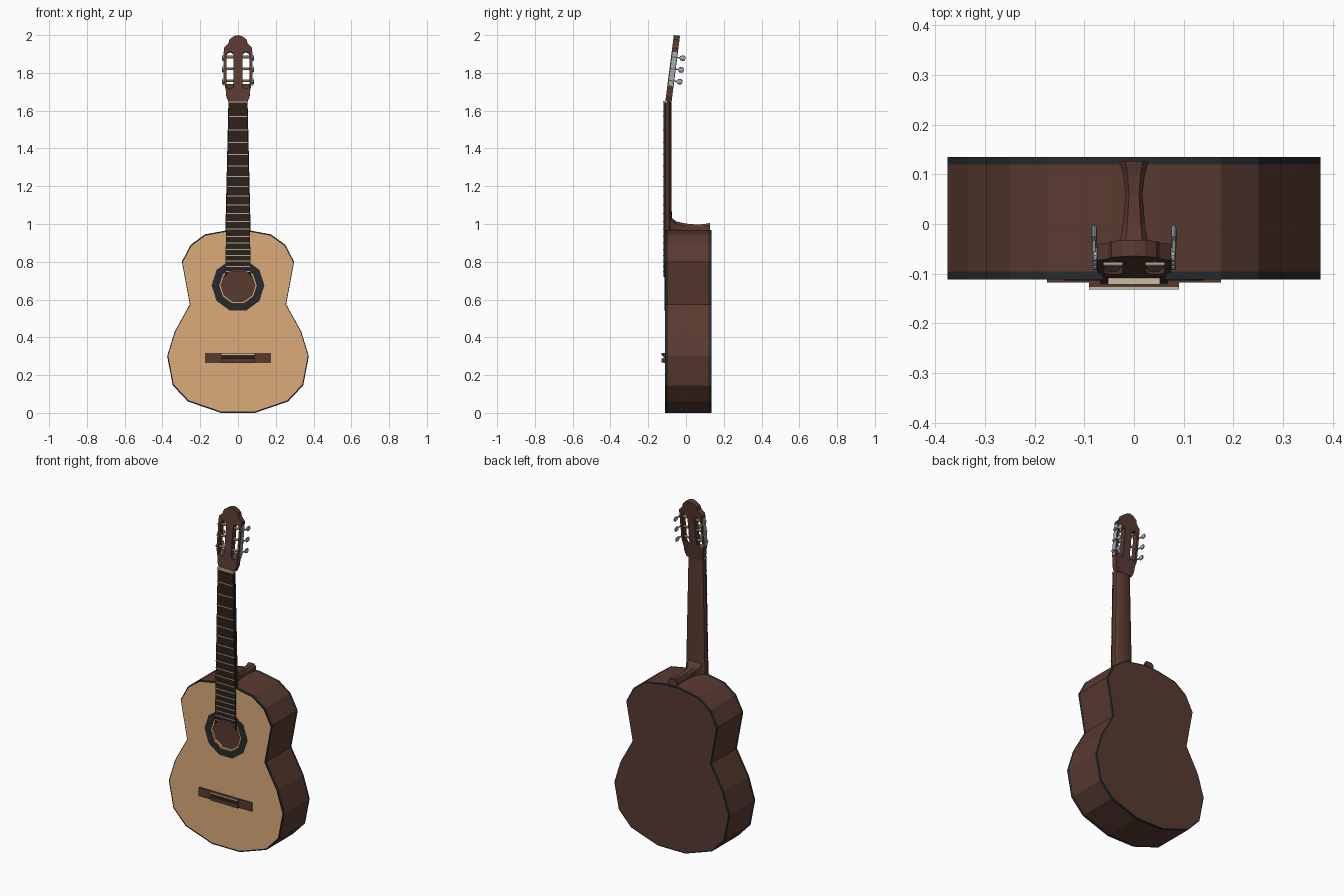
import bpy, bmesh, math
from mathutils import Matrix, Vector
from mathutils.geometry import tessellate_polygon

if "Cube" in bpy.data.objects:
    bpy.data.objects.remove(bpy.data.objects["Cube"])


def material(name, rgb):
    m = bpy.data.materials.new(name)
    m.diffuse_color = (*rgb, 1)
    m.use_nodes = True
    m.node_tree.nodes["Principled BSDF"].inputs["Base Color"].default_value = m.diffuse_color
    return m


BROWN = material("brown_wood", (0.10, 0.043, 0.03))
SPRUCE = material("pale_wood", (0.72, 0.41, 0.195))
EBONY = material("dark_wood", (0.026, 0.015, 0.008))
BLACK = material("black_trim", (0.02, 0.024, 0.026))
METAL = material("metal", (0.38, 0.42, 0.44))
IVORY = material("ivory", (0.60, 0.52, 0.36))
I = Matrix.Identity(4)


def make(name, verts, faces, mat, mx=I):
    me = bpy.data.meshes.new(name)
    me.from_pydata([mx @ Vector(v) for v in verts], [], faces)
    bm = bmesh.new()
    bm.from_mesh(me)
    bmesh.ops.recalc_face_normals(bm, faces=bm.faces)
    bm.to_mesh(me)
    bm.free()
    me.materials.append(mat)
    ob = bpy.data.objects.new(name, me)
    bpy.context.collection.objects.link(ob)
    return ob


def plate(name, loops, y0, y1, mat, mx=I):
    """Flat slab in xz with optional holes (first loop outer), thickness in y."""
    pts = [p for lp in loops for p in lp]
    n = len(pts)
    tris = tessellate_polygon([[Vector((x, z, 0)) for x, z in lp] for lp in loops])
    faces = [tuple(t) for t in tris] + [tuple(i + n for i in t) for t in tris]
    s = 0
    for lp in loops:
        k = len(lp)
        for i in range(k):
            a, b = s + i, s + (i + 1) % k
            faces.append((a, b, b + n, a + n))
        s += k
    verts = [(x, y0, z) for x, z in pts] + [(x, y1, z) for x, z in pts]
    return make(name, verts, faces, mat, mx)


def loft(name, rings, mat, mx=I):
    k, m = len(rings[0]), len(rings)
    faces = [tuple(range(k)), tuple(range((m - 1) * k, m * k))]
    for r in range(m - 1):
        for i in range(k):
            j = (i + 1) % k
            faces.append((r * k + i, r * k + j, (r + 1) * k + j, (r + 1) * k + i))
    return make(name, [p for r in rings for p in r], faces, mat, mx)


def box(name, x0, x1, y0, y1, z0, z1, mat, mx=I):
    return plate(name, [[(x0, z0), (x1, z0), (x1, z1), (x0, z1)]], y0, y1, mat, mx)


def mirrored(half):
    """Close a right-hand half outline by mirroring it over x = 0."""
    return half + [(-x, z) for x, z in reversed(half) if x > 0]


def circle(cx, cz, r, n):
    return [(cx + r * math.cos(2 * math.pi * i / n), cz + r * math.sin(2 * math.pi * i / n))
            for i in range(n)]


# body
outline = mirrored([(0.09, 0.0), (0.265, 0.06), (0.345, 0.145), (0.375, 0.30), (0.335, 0.43),
                    (0.255, 0.575), (0.297, 0.80), (0.25, 0.89), (0.175, 0.945), (0.05, 0.968)])
inner = [(x * 0.985, 0.5 + (z - 0.5) * 0.985) for x, z in outline]
hole = circle(0, 0.675, 0.09, 10)
plate("body_sides", [outline, inner], -0.095, 0.12, BROWN)
plate("front_binding", [outline, inner], -0.112, -0.095, BLACK)
plate("back_binding", [outline, inner], 0.12, 0.135, BLACK)
plate("back_panel", [inner], 0.12, 0.135, BROWN)
plate("soundboard", [inner, hole], -0.112, -0.098, SPRUCE)
plate("rosette", [circle(0, 0.675, 0.14, 10), circle(0, 0.675, 0.099, 10)], -0.1135, -0.111, BLACK)

# bridge
box("bridge_base", -0.175, 0.175, -0.118, -0.111, 0.264, 0.316, BROWN)
box("bridge_tie_block", -0.09, 0.09, -0.131, -0.117, 0.266, 0.287, BROWN)
box("bridge_saddle_block", -0.09, 0.09, -0.127, -0.117, 0.302, 0.316, BROWN)
box("bridge_slot", -0.09, 0.09, -0.119, -0.117, 0.287, 0.302, EBONY)
box("saddle", -0.09, 0.09, -0.132, -0.126, 0.307, 0.314, IVORY)

# fingerboard, frets and nut
plate("fingerboard", [mirrored([(0.027, 0.76), (0.05, 0.745), (0.068, 0.72), (0.05, 1.642)])],
      -0.12, -0.104, EBONY)
for i in range(1, 20):
    z = 1.645 - 1.345 * (1 - 2 ** (-i / 12))
    w = 0.05 + 0.018 * (1.645 - z) / 0.925
    box(f"fret_{i}", -w, w, -0.1225, -0.119, z - 0.0025, z + 0.0025, METAL)
box("nut", -0.052, 0.052, -0.122, -0.1, 1.642, 1.652, IVORY)


# neck and heel
def neck_ring(w, z, yb):
    return [(w * math.cos(a), -0.104 + (yb + 0.104) * math.sin(a) ** 0.7, z)
            for a in [math.pi * i / 8 if i < 8 else math.pi - 1e-7 for i in range(9)]]


loft("neck", [neck_ring(0.067, 0.96, -0.075), neck_ring(0.05, 1.68, -0.078)], BROWN)
heel = [(-0.104, 0.062, 1.06), (-0.078, 0.045, 1.034), (-0.05, 0.031, 1.013), (0.0, 0.022, 1.002),
        (0.06, 0.017, 0.997), (0.10, 0.022, 1.0), (0.127, 0.03, 1.006)]
loft("heel", [[(w, y, 0.955), (w, y, t - 0.014), (w * 0.6, y, t), (-w * 0.6, y, t),
               (-w, y, t - 0.014), (-w, y, 0.955)] for y, w, t in heel], BROWN)

# headstock, tilted back
HEAD = Matrix.Translation((0, -0.108, 1.66)) @ Matrix.Rotation(-math.atan(0.128), 4, 'X')


def slot(s):
    arc = [math.pi * i / 6 for i in range(7)]
    return [(s * 0.042 + 0.019 * math.cos(a), 0.235 + 0.019 * math.sin(a)) for a in arc] + \
           [(s * 0.042 - 0.019 * math.cos(a), 0.074 - 0.019 * math.sin(a)) for a in arc]


crest = mirrored([(0.05, -0.012), (0.062, 0.02), (0.064, 0.05), (0.074, 0.09), (0.074, 0.275),
                  (0.052, 0.297), (0.045, 0.32), (0.022, 0.337), (0, 0.343)])
plate("headstock", [crest, slot(-1), slot(1)], 0, 0.033, BROWN, HEAD)

# tuners on both sides
for s, side in ((-1, "left"), (1, "right")):
    x0, x1 = s * 0.042 - 0.018, s * 0.042 + 0.018
    loft(f"slot_ramp_{side}", [[(x, 0.004, 0.056), (x, 0.033, 0.056), (x, 0.033, 0.085)]
                               for x in (x0, x1)], BROWN, HEAD)
    box(f"tuner_plate_{side}", s * 0.073, s * 0.076, 0.006, 0.029, 0.075, 0.255, METAL, HEAD)
    for i, z in enumerate((0.102, 0.165, 0.228)):
        loft(f"string_roller_{side}_{i}", [[(x, a, b) for a, b in circle(0.017, z, 0.007, 8)]
                                           for x in (s * 0.018, s * 0.07)], IVORY, HEAD)
        loft(f"tuner_gear_{side}_{i}", [[(x, a, b) for a, b in circle(0.014, z, 0.011, 8)]
                                        for x in (s * 0.075, s * 0.081)], METAL, HEAD)
        loft(f"tuner_shaft_{side}_{i}", [[(s * 0.08 + a, y, b) for a, b in circle(0, z, 0.004, 6)]
                                         for y in (0.004, 0.05)], METAL, HEAD)
        loft(f"tuner_button_{side}_{i}",
             [[(s * 0.08 + a * f, y, z + b * g) for a, b in circle(0, 0, 1, 8)]
              for y, f, g in ((0.046, 0.004, 0.006), (0.053, 0.006, 0.014),
                              (0.068, 0.006, 0.015), (0.076, 0.004, 0.009))], METAL, HEAD)
